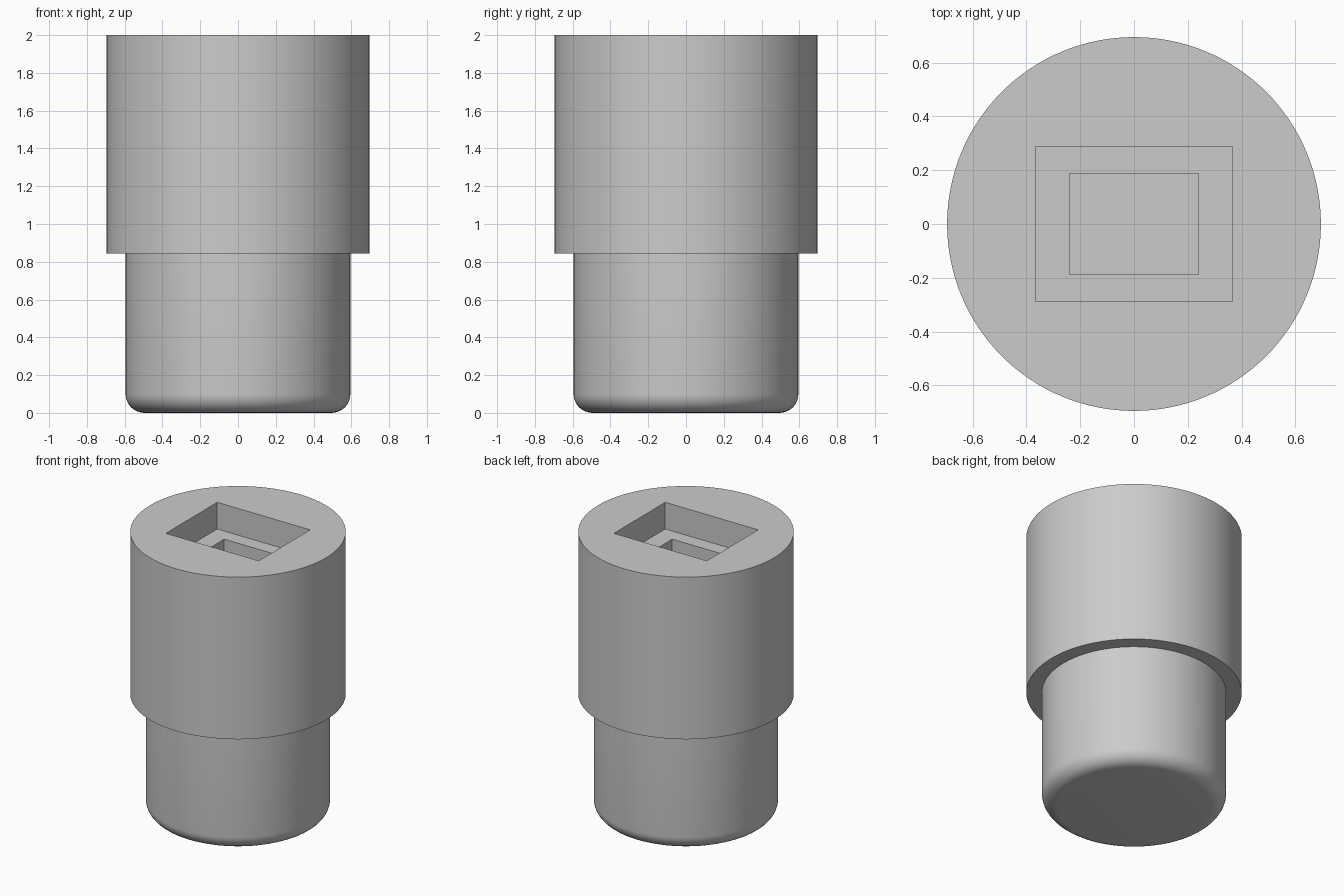
import bpy, bmesh, math

if "Cube" in bpy.data.objects:
    bpy.data.objects.remove(bpy.data.objects["Cube"])

SEGMENTS = 128
R_HEAD, R_STEM, FILLET = 0.695, 0.595, 0.1
Z_STEP, Z_TOP = 0.845, 2.0

grey = bpy.data.materials.new("plain grey")
grey.diffuse_color = (0.6, 0.6, 0.6, 1)
grey.use_nodes = True
grey.node_tree.nodes["Principled BSDF"].inputs["Base Color"].default_value = grey.diffuse_color

# Half profile: rounded foot, stem, shoulder, head
profile = [(0, 0)]
for i in range(9):
    a = math.pi / 2 * i / 8
    profile.append((R_STEM - FILLET + FILLET * math.sin(a), FILLET - FILLET * math.cos(a)))
profile += [(R_STEM, Z_STEP), (R_HEAD, Z_STEP), (R_HEAD, Z_TOP), (0, Z_TOP)]

# Turned body
bm = bmesh.new()
verts = [bm.verts.new((r, 0, z)) for r, z in profile]
edges = [bm.edges.new(pair) for pair in zip(verts, verts[1:])]
bmesh.ops.spin(bm, geom=verts + edges, cent=(0, 0, 0), axis=(0, 0, 1),
               angle=2 * math.pi, steps=SEGMENTS, use_duplicate=False)
bmesh.ops.remove_doubles(bm, verts=bm.verts, dist=1e-5)
bmesh.ops.recalc_face_normals(bm, faces=bm.faces)
mesh = bpy.data.meshes.new("stepped_plug")
bm.to_mesh(mesh)
bm.free()
body = bpy.data.objects.new("stepped_plug", mesh)
bpy.context.collection.objects.link(body)
mesh.materials.append(grey)


def cut_pocket(name, half_x, half_y, floor):
    """Sink a rectangular pocket from the top face down to the floor height."""
    top = Z_TOP + 0.1
    bpy.ops.mesh.primitive_cube_add(size=1, location=(0, 0, (top + floor) / 2))
    cutter = bpy.context.object
    cutter.name = name
    cutter.scale = (2 * half_x, 2 * half_y, top - floor)
    cutter.data.materials.append(grey)
    bpy.context.view_layer.objects.active = body
    mod = body.modifiers.new(name, 'BOOLEAN')
    mod.operation = 'DIFFERENCE'
    mod.solver = 'EXACT'
    mod.object = cutter
    bpy.ops.object.modifier_apply(modifier=name)
    bpy.data.objects.remove(cutter)


# Two-stage rectangular socket in the top
cut_pocket("outer_pocket", 0.366, 0.289, 1.81)
cut_pocket("inner_pocket", 0.24, 0.188, 1.4)

bpy.ops.object.select_all(action='DESELECT')
body.select_set(True)
bpy.context.view_layer.objects.active = body
bpy.ops.object.shade_smooth_by_angle(angle=math.radians(30))
